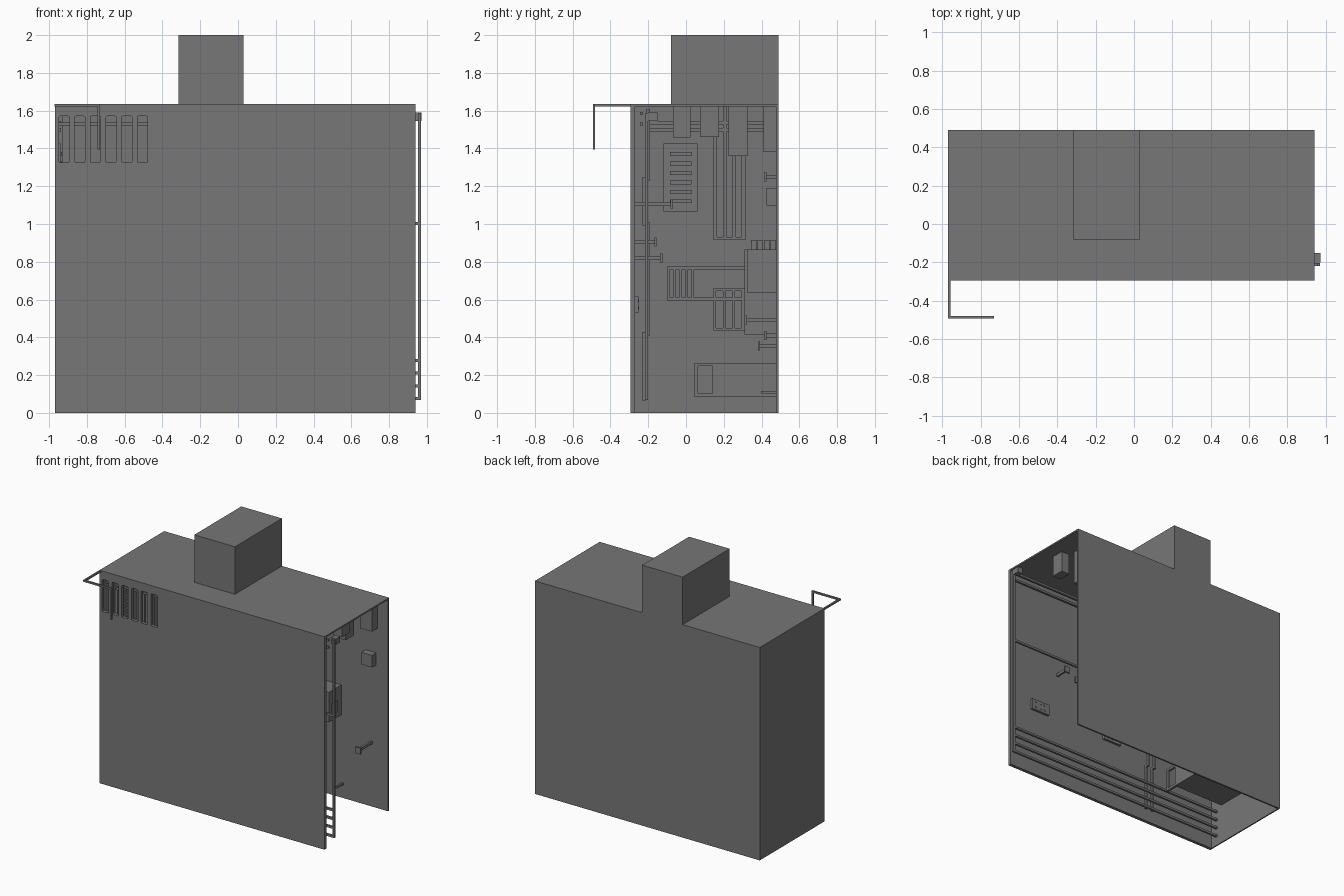
import bpy, bmesh
from mathutils import Vector

cube = bpy.data.objects.get("Cube")
if cube:
    bpy.data.objects.remove(cube, do_unlink=True)

GREY = (0.184, 0.184, 0.184, 1.0)
mat = bpy.data.materials.new("plain grey")
mat.use_nodes = True
mat.diffuse_color = GREY
bsdf = mat.node_tree.nodes["Principled BSDF"]
bsdf.inputs["Base Color"].default_value = GREY
bsdf.inputs["Roughness"].default_value = 0.8


def boxes(name, items, bevel=0.0):
    """One object from boxes given as (x0, x1, y0, y1, z0, z1)."""
    bm = bmesh.new()
    for x0, x1, y0, y1, z0, z1 in items:
        for v in bmesh.ops.create_cube(bm, size=1)["verts"]:
            v.co = Vector((x1 if v.co.x > 0 else x0,
                           y1 if v.co.y > 0 else y0,
                           z1 if v.co.z > 0 else z0))
    if bevel:
        edges = [e for e in bm.edges
                 if abs(e.verts[0].co.y - e.verts[1].co.y) > 1e-4]
        bmesh.ops.bevel(bm, geom=edges, offset=bevel, segments=2,
                        profile=0.5, affect='EDGES')
    bmesh.ops.recalc_face_normals(bm, faces=bm.faces)
    me = bpy.data.meshes.new(name)
    bm.to_mesh(me)
    bm.free()
    me.materials.append(mat)
    ob = bpy.data.objects.new(name, me)
    bpy.context.collection.objects.link(ob)
    return ob


def bar(points, t=0.018):
    """Boxes that follow an axis-aligned path with a square section."""
    out, h = [], t / 2
    for a, b in zip(points, points[1:]):
        box = []
        for p, q in zip(a, b):
            box += [min(p, q) - h, max(p, q) + h]
        out.append(tuple(box))
    return out


def combine(target, cutter, operation):
    mod = target.modifiers.new("shape", 'BOOLEAN')
    mod.operation, mod.solver, mod.object = operation, 'EXACT', cutter
    bpy.context.view_layer.objects.active = target
    bpy.ops.object.modifier_apply(modifier=mod.name)
    bpy.data.objects.remove(cutter, do_unlink=True)


L, R = -0.97, 0.94           # ends of the house
F, B = -0.295, 0.49          # front and back
IF, IB, IL = -0.27, 0.477, -0.96   # inner faces of the walls
TOP, CEIL = 1.635, 1.623

# Shell: hollow room, open at one end and below, with a roof block
shell = boxes("house_shell", [(L, R, F, B, 0, TOP)])
combine(shell, boxes("roof_block", [(-0.315, 0.03, -0.08, B, TOP - 0.006, 2.0)]), 'UNION')
combine(shell, boxes("room_cut", [(IL, 1.2, IF, IB, -0.1, CEIL)]), 'DIFFERENCE')
slots = [(-0.948 + i * 0.083, -0.893 + i * 0.083, -0.4, -0.2, 1.325, 1.571) for i in range(6)]
combine(shell, boxes("slot_cut", slots, 0.008), 'DIFFERENCE')

# Bent bar outside the front corner
boxes("front_bracket", bar([(-0.964, F, 1.629), (-0.964, -0.487, 1.629),
                            (-0.737, -0.487, 1.629), (-0.737, -0.487, 1.4)], 0.013))

# Pipes along the inside of the front wall, joined by a riser at the open end
PY = -0.21
boxes("pipe_riser", bar([(0.962, PY, 0.075), (0.962, PY, 1.58)], 0.016))
for i, z in enumerate((0.075, 0.143, 0.21, 0.277, 1.003)):
    boxes(f"wall_pipe_{i + 1}", bar([(0.962, PY, z), (-0.95, PY, z)], 0.016))
for i, (y, z) in enumerate(((-0.235, 1.585), (-0.235, 1.53))):
    boxes(f"upper_pipe_{i + 1}", bar([(0.93, y, z), (-0.95, y, z)], 0.016))
boxes("riser_valve", [(0.93, 0.972, -0.2, -0.15, 1.545, 1.59)])

# Pair of stepped vertical pipes inside the front wall
for i, x in enumerate((-0.3, -0.36)):
    boxes(f"stepped_pipe_{i + 1}", bar([(x, -0.222, 0.075), (x, -0.222, 0.42),
                                        (x, -0.2, 0.42), (x, -0.2, 1.0),
                                        (x, -0.222, 1.0), (x, -0.222, 1.24),
                                        (x, -0.2, 1.24), (x, -0.2, 1.6)], 0.018))

# Sockets with small raised contacts
for n, x0 in enumerate((0.59, -0.09)):
    studs = [(x0 + 0.035 + i * 0.04, x0 + 0.05 + i * 0.04, -0.252, -0.249,
              0.548 + j * 0.04, 0.56 + j * 0.04) for i in range(3) for j in range(2)]
    boxes(f"socket_{n + 1}", [(x0, x0 + 0.16, IF, -0.252, 0.53, 0.615)] + studs)


def peg(name, x, wall, tip, z, plate=0.024):
    """Rod standing off a wall with a small plate on its tip."""
    s = 1 if tip > wall else -1
    y0, y1 = sorted((wall, tip))
    p0, p1 = sorted((tip, tip - s * 0.012))
    boxes(name, [(x - 0.008, x + 0.008, y0, y1, z - 0.01, z + 0.01),
                 (x - plate, x + plate, p0, p1, z - plate, z + plate)])


for i, (x, tip, z) in enumerate(((0.5, -0.155, 0.905), (0.2, -0.125, 0.82), (0.1, -0.07, 1.105))):
    peg(f"front_peg_{i + 1}", x, IF, tip, z)
for i, (x, tip, z) in enumerate(((0.8, 0.31, 0.492), (0.35, 0.415, 0.41),
                                 (0.2, 0.38, 0.355), (0.3, 0.415, 1.25))):
    peg(f"back_peg_{i + 1}", x, IB, tip, z)
boxes("back_rod", bar([(0.555, 0.405, 0.11), (0.555, IB, 0.11)], 0.014))

# Boxes hung from the ceiling and fixed to the back wall
boxes("ceiling_box_1", [(0.75, 0.85, 0.41, IB, 1.38, CEIL)])
boxes("ceiling_box_2", [(0.66, 0.757, 0.225, 0.325, 1.36, CEIL)])
boxes("ceiling_box_3", [(0.76, 0.83, 0.075, 0.175, 1.46, CEIL)])
boxes("ceiling_box_4", [(0.2, 0.3, -0.07, 0.025, 1.457, CEIL)])
boxes("back_small_box", [(0.75, 0.84, 0.425, IB, 1.097, 1.19)])
boxes("back_cabinet", [(0.4, 0.544, 0.325, IB, 0.635, 0.865),
                       (0.544, 0.55, 0.36, 0.425, 0.68, 0.765)])

# Tall unit on the back wall, with a row of caps
boxes("back_unit", [(-0.2, 0.1, 0.31, IB, 0.415, 0.865)])
boxes("unit_caps", [(-0.2, 0.1, 0.345 + i * 0.034, 0.373 + i * 0.034, 0.865, 0.915)
                    for i in range(4)])

# Low chest with an open frame at its front
boxes("low_chest", [(-0.71, -0.27, 0.14, IB, 0.085, 0.265)])
boxes("chest_frame", bar([(-0.28, 0.14, 0.094), (-0.28, 0.054, 0.094),
                          (-0.28, 0.054, 0.256), (-0.28, 0.14, 0.256)], 0.018))

# Panels and grilles on the closed end wall
boxes("vent_panel", [(IL, -0.94, -0.12, 0.06, 1.065, 1.425)])
boxes("vent_slats", [(-0.94, -0.932, -0.085, 0.03, 1.11 + i * 0.05, 1.13 + i * 0.05)
                     for i in range(6)])
boxes("upper_grille", [(IL, -0.93, 0.145 + i * 0.05, 0.165 + i * 0.05, 0.915, CEIL)
                       for i in range(4)] + [(IL, -0.93, 0.145, 0.315, 0.915, 0.93)])
boxes("lower_grille", [(IL, -0.93, 0.145 + i * 0.05, 0.16 + i * 0.05, 0.435, 0.66)
                       for i in range(4)] +
      [(IL, -0.93, 0.145, 0.31, z, z + 0.015) for z in (0.435, 0.645)])
boxes("rail_rack", [(IL, -0.93, -0.1, 0.31, z, z + 0.015) for z in (0.595, 0.76)] +
      [(IL, -0.93, -0.1 + i * 0.032, -0.085 + i * 0.032, 0.595, 0.775) for i in range(5)])
boxes("end_wall_pipes", bar([(-0.945, -0.2, 1.535), (-0.945, 0.47, 1.535)]) +
      bar([(-0.945, -0.2, 1.5), (-0.945, 0.47, 1.5)]))
